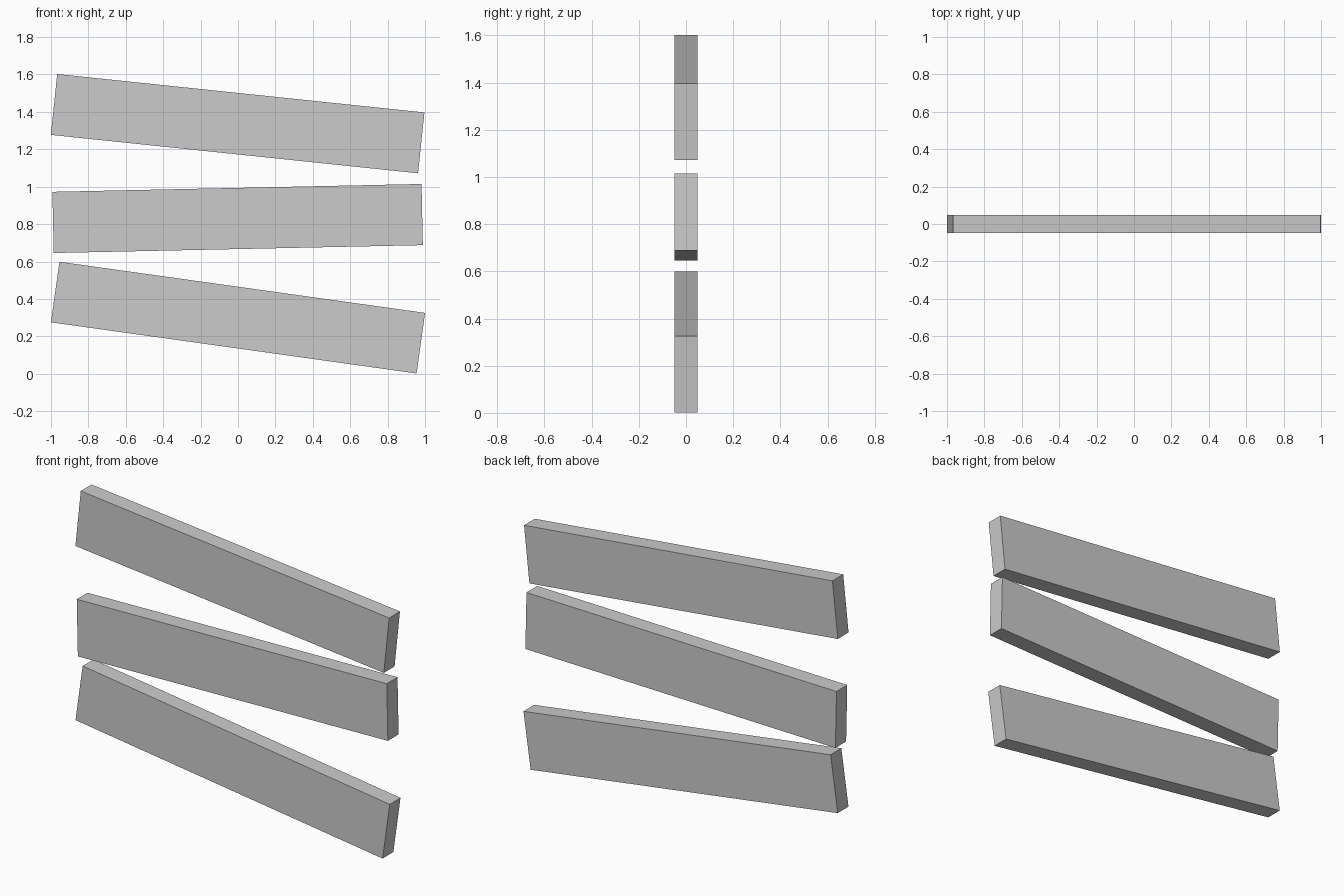
import bpy
from math import radians

if "Cube" in bpy.data.objects:
    bpy.data.objects.remove(bpy.data.objects["Cube"])

LENGTH, DEPTH, HEIGHT = 1.974, 0.098, 0.327


def plank(name, x, z, tilt):
    """One plain board, tilted in the front plane (positive = right end down)."""
    bpy.ops.mesh.primitive_cube_add(size=1, location=(x, 0, z),
                                    rotation=(0, radians(tilt), 0))
    board = bpy.context.object
    board.name = name
    board.scale = (LENGTH, DEPTH, HEIGHT)
    return board


# Three loosely stacked boards
plank("bottom_plank", 0.0, 0.30, 7.96)
plank("middle_plank", -0.002, 0.83, -1.22)
plank("top_plank", -0.002, 1.337, 5.97)
